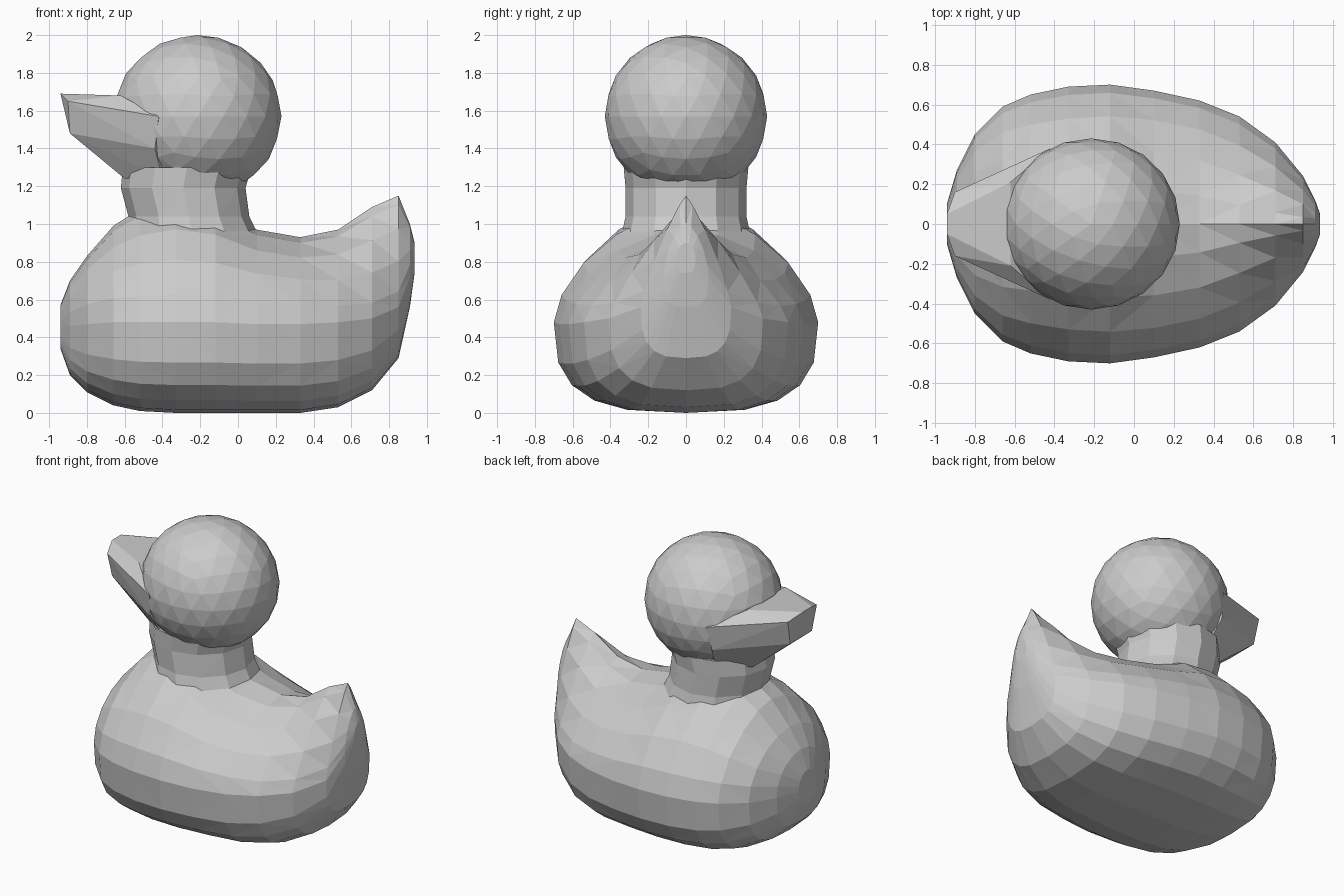
import bpy, bmesh
from math import sin, cos, pi
from mathutils import Vector

if "Cube" in bpy.data.objects:
    bpy.data.objects.remove(bpy.data.objects["Cube"])


def finish(bm, name):
    bmesh.ops.recalc_face_normals(bm, faces=bm.faces)
    bmesh.ops.triangulate(bm, faces=bm.faces)
    mesh = bpy.data.meshes.new(name)
    bm.to_mesh(mesh)
    bm.free()
    obj = bpy.data.objects.new(name, mesh)
    bpy.context.collection.objects.link(obj)
    return obj


def loft(name, rings):
    bm = bmesh.new()
    rows = [[bm.verts.new(p) for p in ring] for ring in rings]
    n = len(rows[0])
    for a, b in zip(rows, rows[1:]):
        for i in range(n):
            j = (i + 1) % n
            bm.faces.new((a[i], a[j], b[j], b[i]))
    bm.faces.new(rows[0])
    bm.faces.new(rows[-1])
    return finish(bm, name)


def power(v, e):
    return abs(v) ** e * (1 if v >= 0 else -1)


# Body: upright sections along x with a flat bottom and a raised, pinched tail
# x, lowest z, widest z, highest z, half width, roundness of the upper half
stations = [
    (-0.94, 0.34, 0.45, 0.57, 0.10, 2.0),
    (-0.89, 0.20, 0.46, 0.70, 0.27, 2.0),
    (-0.80, 0.11, 0.47, 0.83, 0.45, 1.9),
    (-0.66, 0.04, 0.48, 0.99, 0.59, 1.7),
    (-0.52, 0.01, 0.48, 1.08, 0.65, 1.6),
    (-0.33, 0.00, 0.48, 1.12, 0.69, 1.6),
    (-0.12, 0.00, 0.48, 1.08, 0.70, 1.65),
    (0.10, 0.00, 0.47, 0.97, 0.67, 1.7),
    (0.33, 0.00, 0.47, 0.93, 0.62, 1.6),
    (0.53, 0.03, 0.48, 0.97, 0.54, 1.35),
    (0.71, 0.12, 0.50, 1.09, 0.41, 1.2),
    (0.85, 0.29, 0.56, 1.15, 0.24, 1.2),
    (0.91, 0.56, 0.72, 1.00, 0.12, 1.6),
    (0.935, 0.74, 0.82, 0.90, 0.05, 2.0),
]
SIDES = 20
body_rings = []
for x, lo, mid, hi, w, n in stations:
    ring = []
    for i in range(SIDES):
        t = 2 * pi * i / SIDES
        c, s = cos(t), sin(t)
        e = 2 / n if s >= 0 else 2 / 2.9
        h = hi - mid if s >= 0 else mid - lo
        ring.append((x, w * power(c, e), mid + h * power(s, e)))
    body_rings.append(ring)
loft("body", body_rings)

# Neck: short faceted collar, flared toward the back at its foot
neck = [(-0.23, 0.36, 0.35, 0.90), (-0.26, 0.32, 0.32, 1.04),
        (-0.29, 0.33, 0.32, 1.19), (-0.27, 0.34, 0.33, 1.30)]
loft("neck", [[(cx + rx * cos(2 * pi * i / 12), ry * sin(2 * pi * i / 12), z)
               for i in range(12)] for cx, rx, ry, z in neck])

# Head: faceted ball
bm = bmesh.new()
bmesh.ops.create_icosphere(bm, subdivisions=3, radius=1)
for v in bm.verts:
    v.co = Vector((-0.215 + 0.445 * v.co.x, 0.43 * v.co.y, 1.57 + 0.43 * v.co.z))
finish(bm, "head")

# Beak: mirrored hull that widens back into the cheeks
half = [(-0.94, 0.05, 1.69), (-0.90, 0.16, 1.65), (-0.89, 0.12, 1.48),
        (-0.62, 0.21, 1.68), (-0.42, 0.38, 1.57), (-0.44, 0.34, 1.40),
        (-0.60, 0.12, 1.24), (-0.40, 0.25, 1.24)]
bm = bmesh.new()
for side in (1, -1):
    for x, y, z in half:
        bm.verts.new((x, side * y, z))
hull = bmesh.ops.convex_hull(bm, input=bm.verts)
loose = [v for v in bm.verts if not v.link_faces]
bmesh.ops.delete(bm, geom=loose, context='VERTS')
finish(bm, "beak")
